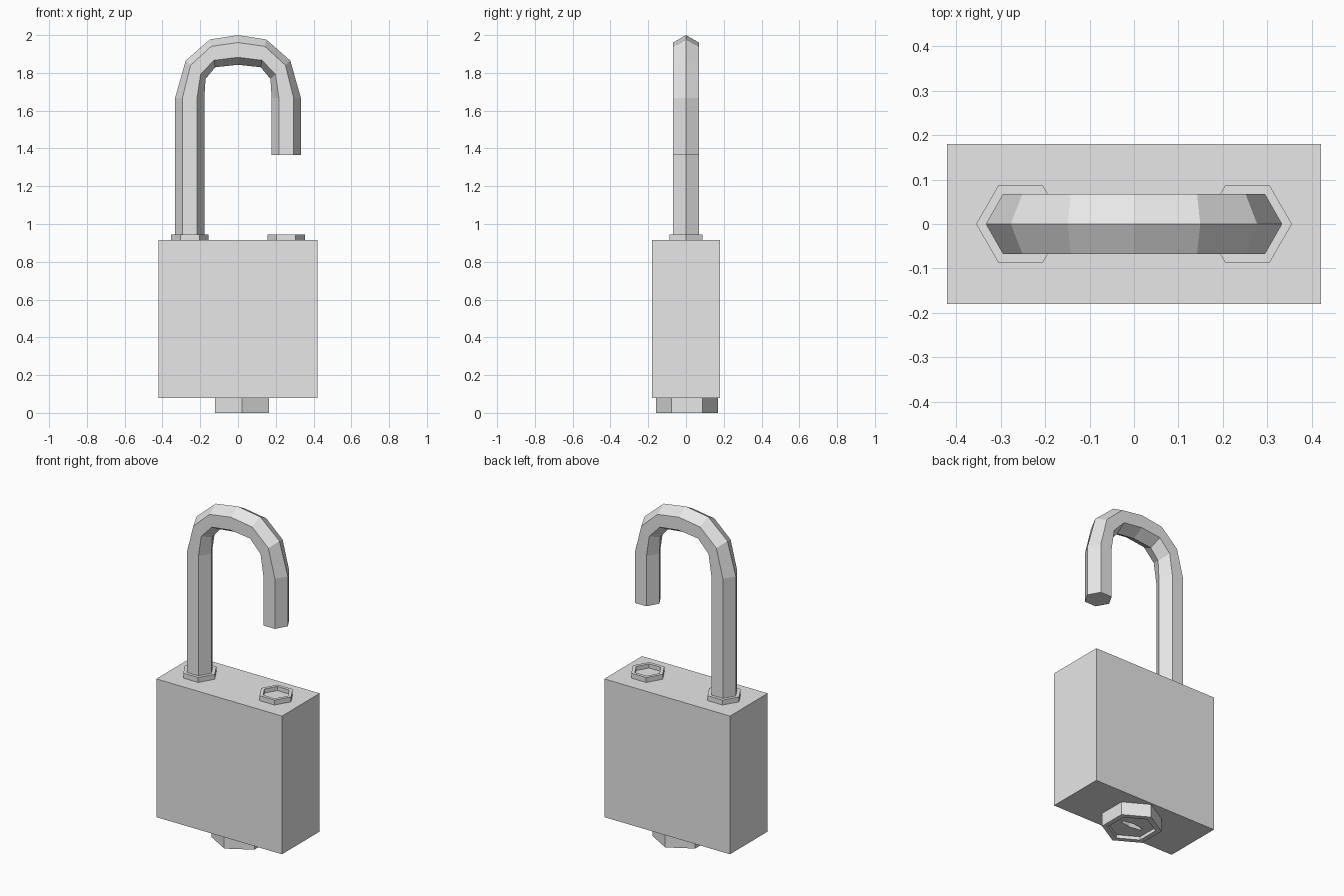
import bpy
import bmesh
from math import cos, sin, pi
from mathutils import Vector

cube = bpy.data.objects.get("Cube")
if cube:
    bpy.data.objects.remove(cube, do_unlink=True)

GREY = (0.8, 0.8, 0.8, 1.0)
metal = bpy.data.materials.new("plain grey metal")
metal.use_nodes = True
metal.diffuse_color = GREY
metal.node_tree.nodes["Principled BSDF"].inputs["Base Color"].default_value = GREY


def loft(name, loops):
    """Skin a row of equal-sized point loops and cap both ends."""
    bm = bmesh.new()
    rows = [[bm.verts.new(p) for p in loop] for loop in loops]
    for a, b in zip(rows, rows[1:]):
        for i in range(len(a)):
            j = (i + 1) % len(a)
            bm.faces.new((a[i], a[j], b[j], b[i]))
    bm.faces.new(rows[0])
    bm.faces.new(rows[-1])
    bmesh.ops.recalc_face_normals(bm, faces=bm.faces)
    mesh = bpy.data.meshes.new(name)
    bm.to_mesh(mesh)
    bm.free()
    mesh.materials.append(metal)
    obj = bpy.data.objects.new(name, mesh)
    bpy.context.collection.objects.link(obj)
    return obj


def ring(cx, cy, z, rx, ry, turn=0.0, sides=6):
    """Horizontal polygon, optionally stretched."""
    angles = [turn + 2 * pi * i / sides for i in range(sides)]
    return [(cx + rx * cos(a), cy + ry * sin(a), z) for a in angles]


def box_loop(hx, hy, z):
    return [(-hx, -hy, z), (hx, -hy, z), (hx, hy, z), (-hx, hy, z)]


# Body block
loft("lock_body", [box_loop(0.42, 0.18, 0.08), box_loop(0.42, 0.18, 0.915)])

# Recessed hexagonal collars for both shackle legs
LEG_X = 0.255
for side, name in ((-1, "right_collar"), (1, "left_collar")):
    steps = [(0.91, 0.1), (0.945, 0.1), (0.945, 0.078), (0.92, 0.078)]
    loft(name, [ring(side * LEG_X, 0, z, r, r) for z, r in steps])

# Key cylinder: rim, recessed face and a thin key slot
steps = [(0.085, 0.165, 0.165), (0, 0.165, 0.165), (0, 0.132, 0.132),
         (0.02, 0.132, 0.132), (0.02, 0.08, 0.018), (0.05, 0.08, 0.018)]
loft("key_cylinder",
     [ring(0.02, 0.005, z, rx, ry, pi / 2) for z, rx, ry in steps])


# Shackle: hexagonal bar following outer and inner points of the arch
def bar_section(outer, inner):
    o, i = Vector((outer[0], 0, outer[1])), Vector((inner[0], 0, inner[1]))
    depth = Vector((0, 0.068, 0))
    near, far = o.lerp(i, 0.25), o.lerp(i, 0.75)
    return [o, near + depth, far + depth, i, far - depth, near - depth]


half_arch = [((0.333, 1.667), (0.178, 1.667)),
             ((0.277, 1.865), (0.172, 1.768)),
             ((0.149, 1.977), (0.12, 1.83))]
right = [((-o[0], o[1]), (-i[0], i[1])) for o, i in half_arch]
path = [((-0.333, 0.91), (-0.178, 0.91))] + right
path += [((0, 2.0), (0, 1.843))] + half_arch[::-1]
path += [((0.333, 1.365), (0.178, 1.365))]
loft("shackle", [bar_section(o, i) for o, i in path])
